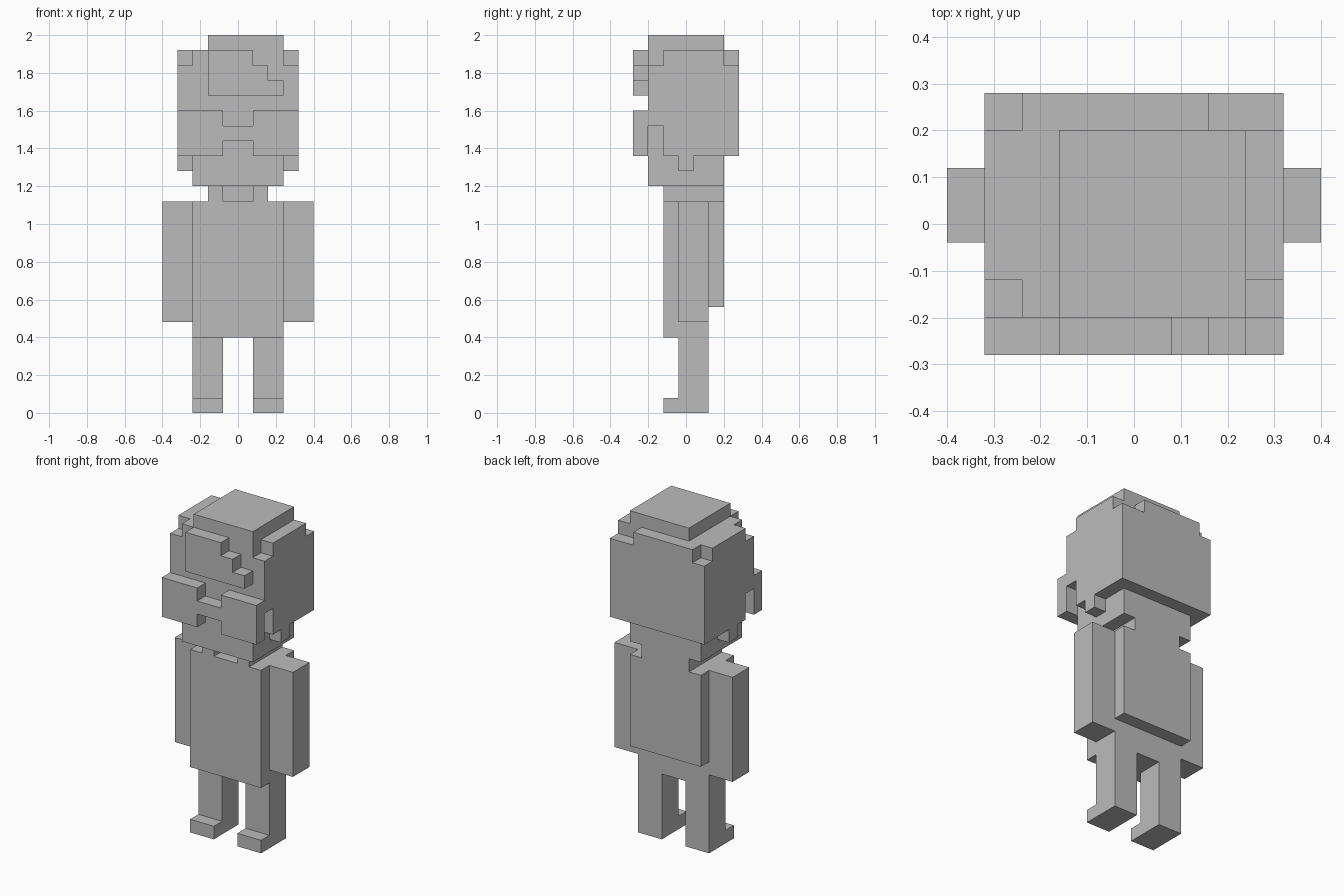
import bpy
import bmesh
from mathutils import Vector

default = bpy.data.objects.get("Cube")
if default:
    bpy.data.objects.remove(default, do_unlink=True)

UNIT = 0.08  # size of one block; y counts blocks back from the foremost face
ORIGIN = Vector((0, -3.5, 0))

grey = bpy.data.materials.new("plain_grey")
grey.use_nodes = True
colour = (0.5, 0.5, 0.5, 1)
grey.diffuse_color = colour
grey.node_tree.nodes["Principled BSDF"].inputs["Base Color"].default_value = colour


def prism(name, axis, profile, lo, hi, mirrored=False):
    """Extrude a profile, drawn on the other two axes, from lo to hi."""
    bm = bmesh.new()

    def place(p):
        co = list(p)
        co.insert("xyz".index(axis), lo)
        return (Vector(co) + ORIGIN) * UNIT

    face = bm.faces.new([bm.verts.new(place(p)) for p in profile])
    step = Vector([(hi - lo) * UNIT if a == axis else 0 for a in "xyz"])
    top = bmesh.ops.extrude_face_region(bm, geom=[face])["geom"]
    moved = [g for g in top if isinstance(g, bmesh.types.BMVert)]
    bmesh.ops.translate(bm, verts=moved, vec=step)
    if mirrored:
        for v in bm.verts:
            v.co.x = -v.co.x
    bmesh.ops.recalc_face_normals(bm, faces=bm.faces)
    mesh = bpy.data.meshes.new(name)
    bm.to_mesh(mesh)
    bm.free()
    mesh.materials.append(grey)
    obj = bpy.data.objects.new(name, mesh)
    bpy.context.collection.objects.link(obj)


def pair(name, axis, profile, lo, hi):
    prism("left_" + name, axis, profile, lo, hi)
    prism("right_" + name, axis, profile, lo, hi, True)


def rect(a0, a1, b0, b1):
    return [(a0, b0), (a1, b0), (a1, b1), (a0, b1)]


# Legs with toes, and arms
pair("leg", "x", [(2, 0), (5, 0), (5, 5), (3, 5), (3, 1), (2, 1)], 1, 3)
pair("arm", "x", rect(3, 5, 6, 14), 3, 5)

# Torso, back panel and notched collar
prism("torso", "z", rect(-3, 3, 2, 5), 5, 14)
prism("back_panel", "z", rect(-3, 3, 5, 6), 7, 14)
prism("collar", "z", [(-2, 2), (-1, 2), (-1, 3), (1, 3),
                      (1, 2), (2, 2), (2, 6), (-2, 6)], 14, 15)

# Head core, stepped sides with ears, back of the hair and crown
prism("head", "z", rect(-3, 3, 1, 6), 15, 24)
pair("head_side", "x", [(1, 19), (1, 23), (2, 23), (2, 24), (6, 24), (6, 17),
                        (4, 17), (4, 16), (3, 16), (3, 17), (2, 17), (2, 19)], 3, 4)
prism("back_hair", "y", [(-4, 17), (4, 17), (4, 23), (2, 23),
                         (2, 24), (-3, 24), (-3, 23), (-4, 23)], 6, 7)
prism("crown", "z", rect(-2, 3, 1, 6), 24, 25)

# Stepped fringe and glasses on the face
prism("fringe", "y", [(-2, 21), (3, 21), (3, 22), (2, 22),
                      (2, 23), (1, 23), (1, 24), (-2, 24)], 0, 1)
prism("glasses", "y", [(-4, 17), (-1, 17), (-1, 18), (1, 18), (1, 17), (4, 17),
                       (4, 20), (1, 20), (1, 19), (-1, 19), (-1, 20), (-4, 20)], 0, 1)
